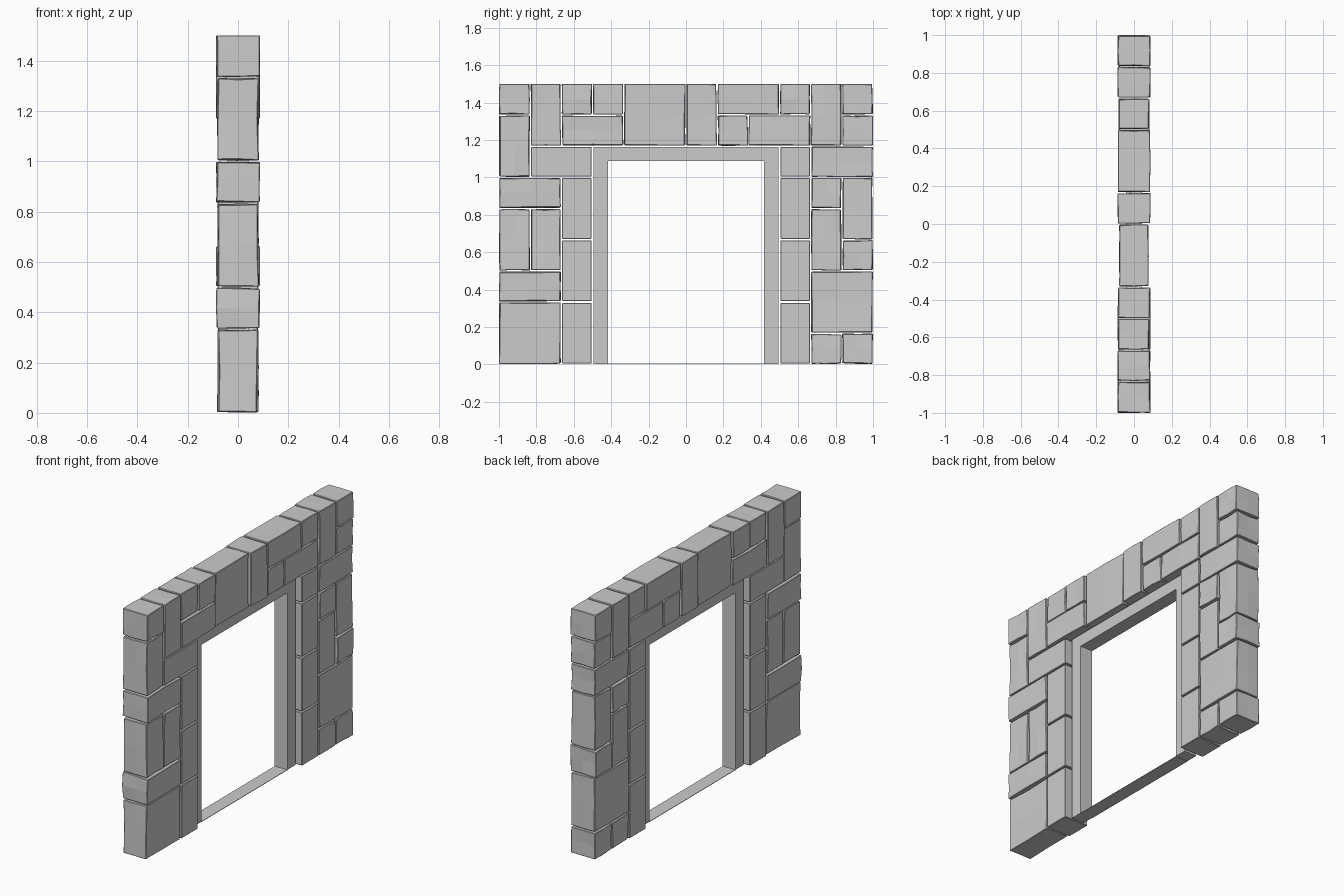
import bpy, bmesh, random
from mathutils import Vector

if "Cube" in bpy.data.objects:
    bpy.data.objects.remove(bpy.data.objects["Cube"])

random.seed(4)
U = 1 / 6          # wall module: 12 columns x 9 rows
GAP = 0.0045       # half of the mortar joint


def finish(bm, name):
    bmesh.ops.recalc_face_normals(bm, faces=bm.faces)
    me = bpy.data.meshes.new(name)
    bm.to_mesh(me)
    bm.free()
    ob = bpy.data.objects.new(name, me)
    bpy.context.collection.objects.link(ob)
    return ob


def box(bm, lo, hi):
    lo, hi = Vector(lo), Vector(hi)
    vs = bmesh.ops.create_cube(bm, size=1)["verts"]
    for v in vs:
        v.co = (lo + hi) / 2 + Vector(a * b for a, b in zip(v.co, hi - lo))


def stone(name, c, r, w, h, depth, rough):
    """Stone at column c, row r, spanning w x h modules."""
    bm = bmesh.new()
    y, z = -1 + c * U, r * U
    lo = Vector((-depth, y + GAP, z + GAP))
    hi = Vector((depth, y + w * U - GAP, z + h * U - GAP))
    # outer faces of the wall reach its full outline
    if r + h == 9:
        hi.z = 1.5
    if c == 0:
        lo.y = -0.997
    if c + w == 12:
        hi.y = 0.997
    box(bm, lo, hi)
    if rough:
        bmesh.ops.subdivide_edges(bm, edges=bm.edges[:], cuts=1, use_grid_fill=True)
        for v in bm.verts:
            v.co += Vector(random.uniform(-0.003, 0.003) for _ in range(3))
            v.co.z = min(max(v.co.z, 0), 1.5)
            v.co.y = min(max(v.co.y, -1), 1)
    sharp = [e for e in bm.edges if e.calc_face_angle(0) > 1]
    bmesh.ops.bevel(bm, geom=sharp, offset=0.003, segments=1, affect='EDGES')
    finish(bm, name)


# Dressed stones around the doorway
for c in (2, 9):
    for r in (0, 2, 4):
        stone("jamb_stone", c, r, 1, 2, 0.081, False)
stone("corner_stone_left", 1, 6, 2, 1, 0.081, False)
stone("corner_stone_right", 9, 6, 1, 1, 0.081, False)

# Rough stones: column, row, width, height, half depth
A, B, C = 0.085, 0.08, 0.076
rough = [
    (0, 0, 2, 2, C), (0, 2, 2, 1, A), (0, 3, 1, 2, B), (1, 3, 1, 2, B),
    (0, 5, 2, 1, A), (0, 6, 1, 2, B), (0, 8, 1, 1, A), (1, 7, 1, 2, A),
    (2, 8, 1, 1, B), (3, 8, 1, 1, A), (2, 7, 2, 1, A), (4, 7, 2, 2, C),
    (6, 7, 1, 2, A), (7, 7, 1, 1, B), (7, 8, 2, 1, A), (8, 7, 2, 1, B),
    (9, 8, 1, 1, B), (10, 7, 1, 2, A), (11, 8, 1, 1, A), (11, 7, 1, 1, B),
    (10, 6, 2, 1, B), (10, 5, 1, 1, A), (11, 4, 1, 2, B), (10, 3, 1, 2, B),
    (11, 3, 1, 1, A), (10, 1, 2, 2, B), (10, 0, 1, 1, B), (11, 0, 1, 1, B),
]
for spec in rough:
    stone("rough_stone", *spec, True)

# Door frame: one profile extruded through the wall
D, YO, YI, ZO, ZI, Z0 = 0.0425, 0.494, 0.416, 1.162, 1.087, 0.003
bm = bmesh.new()
outline = [(-YO, Z0), (-YO, ZO), (YO, ZO), (YO, Z0), (YI, Z0), (YI, ZI), (-YI, ZI), (-YI, Z0)]
face = bm.faces.new([bm.verts.new((-D, y, z)) for y, z in outline])
ext = bmesh.ops.extrude_face_region(bm, geom=[face], use_keep_orig=True)["geom"]
bmesh.ops.translate(bm, vec=(2 * D, 0, 0), verts=[g for g in ext if isinstance(g, bmesh.types.BMVert)])
finish(bm, "door_frame")

# Thin threshold between the jambs
bm = bmesh.new()
box(bm, (-D, -YI, 0.001), (D, YI, 0.004))
finish(bm, "threshold")
